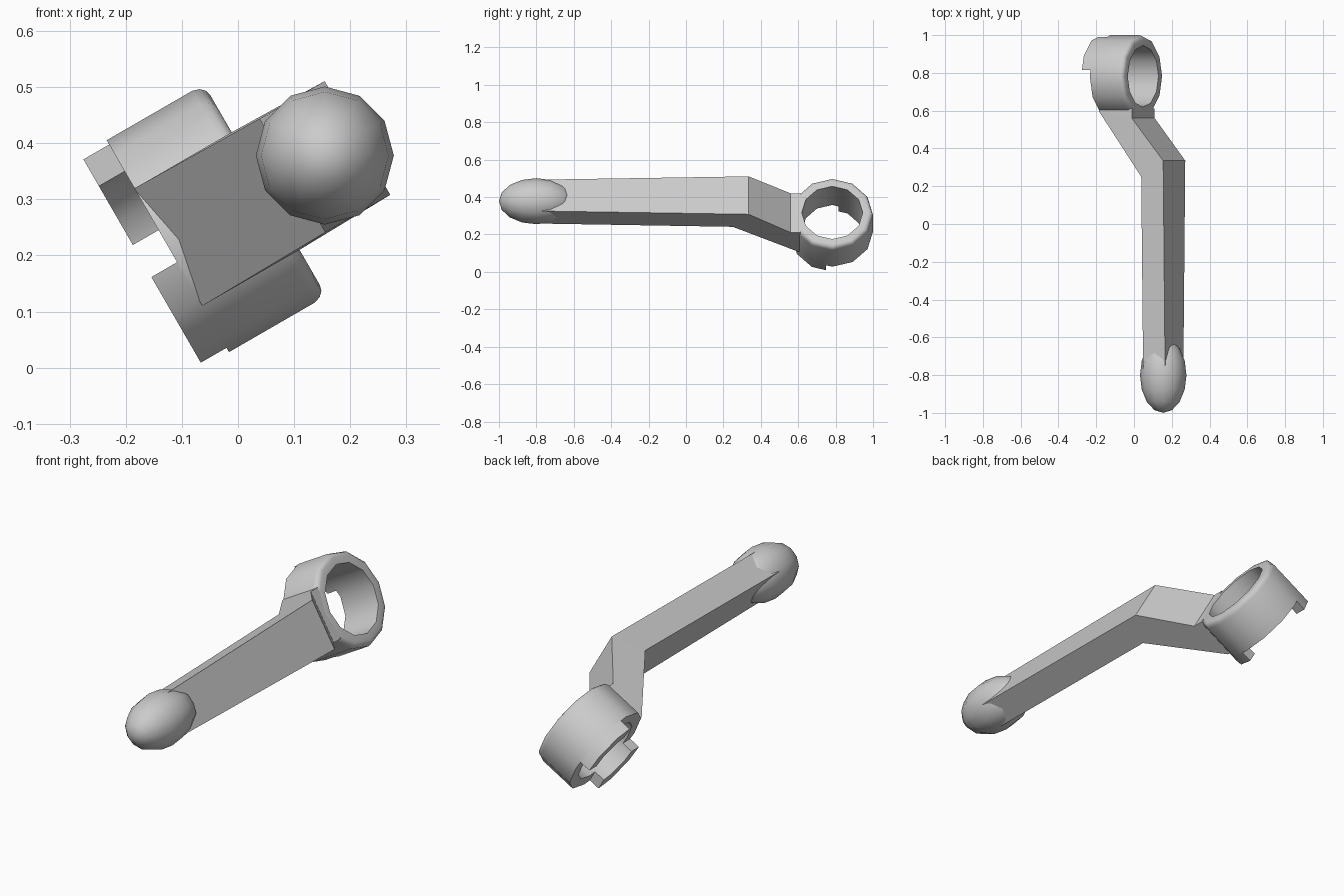
import bpy, bmesh, math
from mathutils import Matrix, Vector

cube = bpy.data.objects.get("Cube")
if cube:
    bpy.data.objects.remove(cube, do_unlink=True)

grey = bpy.data.materials.new("plain grey")
grey.use_nodes = True
colour = (0.6, 0.6, 0.6, 1)
grey.diffuse_color = colour
grey.node_tree.nodes["Principled BSDF"].inputs["Base Color"].default_value = colour

# Parts are built with x along the ring axis, then the whole lever is tilted
TILT = Matrix.Rotation(math.radians(-30), 4, 'Y')
RING = Vector((0, 0.782, 0.25))
OUTER, INNER, SIDES = 0.218, 0.163, 12


def finish(name, bm, smooth=None):
    bmesh.ops.recalc_face_normals(bm, faces=bm.faces)
    bm.transform(TILT)
    mesh = bpy.data.meshes.new(name)
    bm.to_mesh(mesh)
    bm.free()
    mesh.materials.append(grey)
    obj = bpy.data.objects.new(name, mesh)
    bpy.context.collection.objects.link(obj)
    if smooth:
        bpy.ops.object.select_all(action='DESELECT')
        obj.select_set(True)
        bpy.context.view_layer.objects.active = obj
        bpy.ops.object.shade_smooth_by_angle(angle=math.radians(smooth))
    return obj


def skin(bm, loops, closed=False):
    """Join equal rings of points; cap the ends unless closed."""
    rows = [[bm.verts.new(p) for p in loop] for loop in loops]
    n = len(rows[0])
    pairs = list(zip(rows, rows[1:]))
    if closed:
        pairs.append((rows[-1], rows[0]))
    else:
        bm.faces.new(rows[0])
        bm.faces.new(rows[-1])
    for a, b in pairs:
        for i in range(n):
            j = (i + 1) % n
            bm.faces.new((a[i], a[j], b[j], b[i]))


# Ring collar, turned from a profile with one rounded outer rim
profile = [(0, INNER), (0, OUTER), (0.176, OUTER), (0.189, 0.214),
           (0.197, 0.206), (0.2, 0.195), (0.2, INNER)]
bm = bmesh.new()
loops = []
for k in range(SIDES):
    a = math.tau * k / SIDES
    loops.append([RING + Vector((s, r * math.cos(a), r * math.sin(a)))
                  for s, r in profile])
skin(bm, loops, closed=True)
finish("ring_collar", bm, 40)


# Two clutch teeth on opposite quarters of the ring
def quarter(r, gap=0.033):
    def corner(deg):
        a = math.radians(deg)
        return Vector((r * math.cos(a), r * math.sin(a)))
    first = corner(0).lerp(corner(30), gap / (r * 0.5))
    return [first, corner(30), corner(60), Vector((first.y, first.x))]


for name, side in (("upper_tooth", 1), ("lower_tooth", -1)):
    bm = bmesh.new()
    loops = []
    for po, pi in zip(quarter(OUTER), quarter(INNER)):
        loops.append([RING + Vector((s, side * p.x, side * p.y))
                      for s, p in ((0, po), (-0.053, po), (-0.053, pi), (0, pi))])
    skin(bm, loops)
    finish(name, bm, 40)

# Cranked arm: sections as (x low, y low, x high, y high, half height)
sections = [(0.255, -0.77, 0.389, -0.77, 0.097),
            (0.255, 0.25, 0.389, 0.335, 0.117),
            (0, 0.595, 0.2, 0.56, 0.121),
            (0, 0.612, 0.2, 0.612, 0.121)]
bm = bmesh.new()
skin(bm, [[(x0, y0, 0.248 - h), (x1, y1, 0.248 - h),
           (x1, y1, 0.248 + h), (x0, y0, 0.248 + h)]
          for x0, y0, x1, y1, h in sections])
finish("cranked_arm", bm)

# Egg-shaped knob on the free end
bm = bmesh.new()
bmesh.ops.create_uvsphere(bm, u_segments=12, v_segments=8, radius=1)
bm.transform(Matrix.Translation((0.323, -0.8, 0.25))
             @ Matrix.Diagonal((0.123, 0.2, 0.123, 1))
             @ Matrix.Rotation(math.pi / 2, 4, 'X'))
finish("knob", bm, 60)
